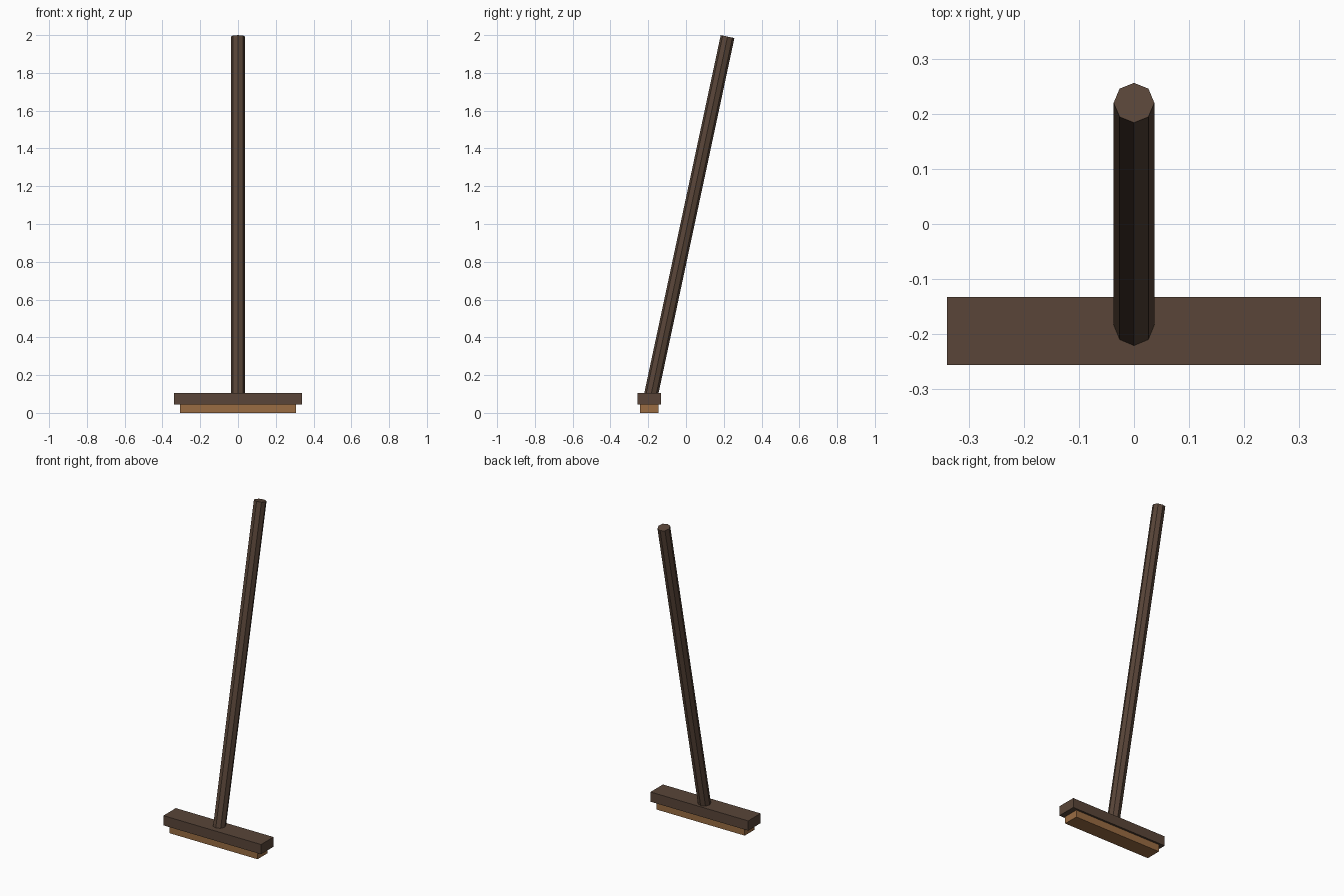
import bpy
from mathutils import Vector

if "Cube" in bpy.data.objects:
    bpy.data.objects.remove(bpy.data.objects["Cube"])


def material(name, rgb):
    m = bpy.data.materials.new(name)
    m.diffuse_color = (*rgb, 1)
    m.use_nodes = True
    m.node_tree.nodes["Principled BSDF"].inputs["Base Color"].default_value = m.diffuse_color
    return m


dark_wood = material("dark_wood", (0.10, 0.06, 0.04))
straw = material("straw", (0.32, 0.15, 0.055))


def block(name, size, centre, mat):
    bpy.ops.mesh.primitive_cube_add(size=1, location=centre)
    ob = bpy.context.object
    ob.name = name
    ob.scale = size
    bpy.ops.object.transform_apply(location=False, rotation=False, scale=True)
    ob.data.materials.append(mat)


def rod(name, start, end, radius, sides, mat):
    a, b = Vector(start), Vector(end)
    axis = b - a
    tilt = axis.to_track_quat('Z', 'Y').to_euler()
    bpy.ops.mesh.primitive_cylinder_add(vertices=sides, radius=radius, depth=axis.length,
                                        location=(a + b) / 2, rotation=tilt)
    ob = bpy.context.object
    ob.name = name
    ob.data.materials.append(mat)


# Broom head: bristle strip below a wider wooden bar
HEAD_Y = -0.194
block("bristles", (0.612, 0.098, 0.045), (0, HEAD_Y, 0.0225), straw)
block("head_bar", (0.678, 0.123, 0.061), (0, HEAD_Y, 0.0755), dark_wood)

# Octagonal handle leaning back, its foot sunk into the bar
rod("handle", (0, -0.1895, 0.075), (0, 0.22, 1.992), 0.037, 8, dark_wood)
